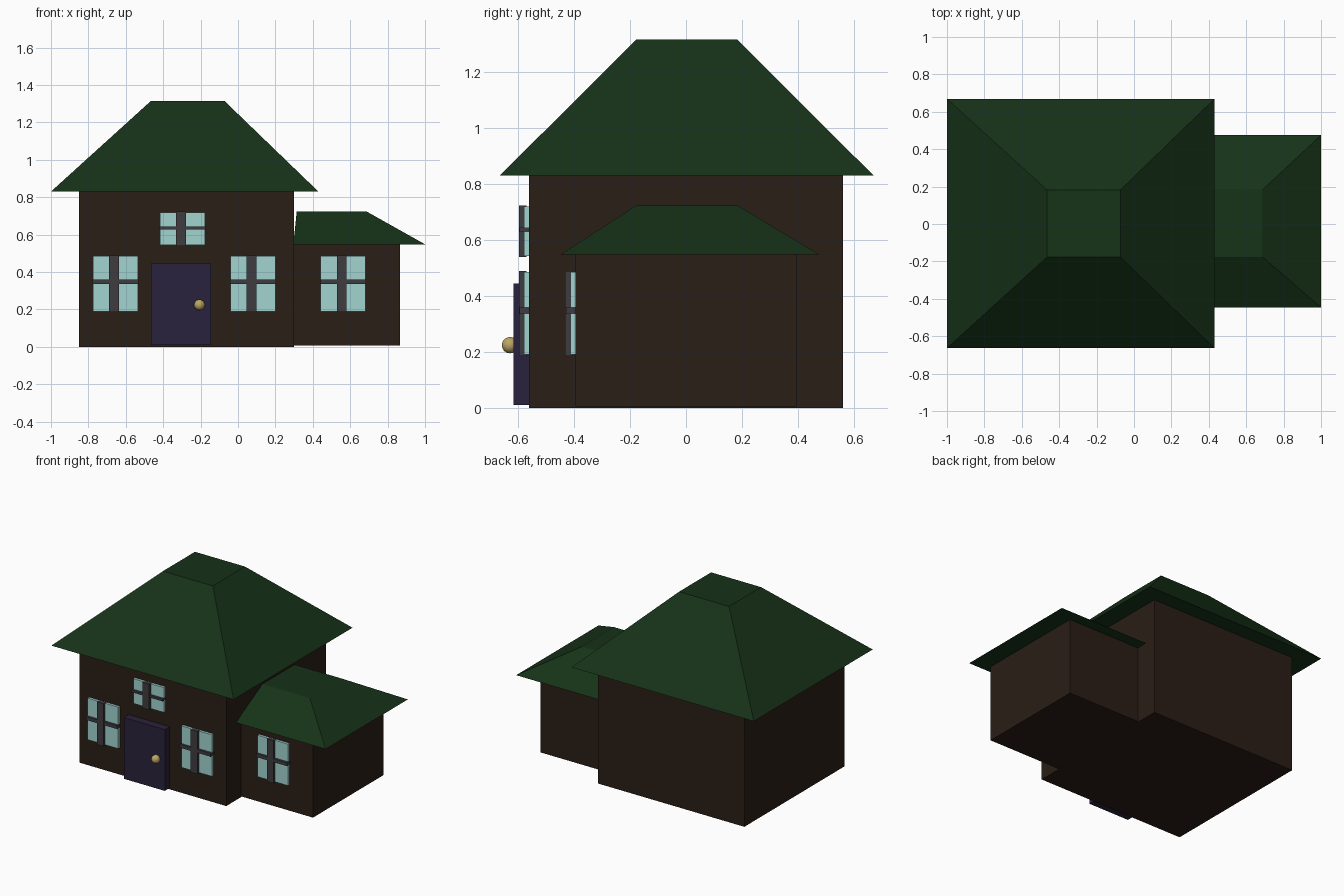
import bpy, bmesh

if "Cube" in bpy.data.objects:
    bpy.data.objects.remove(bpy.data.objects["Cube"])

def material(name, rgb):
    m = bpy.data.materials.new(name)
    m.diffuse_color = (*rgb, 1)
    m.use_nodes = True
    m.node_tree.nodes["Principled BSDF"].inputs["Base Color"].default_value = m.diffuse_color
    return m

WALL = material("wall_brown", (0.023, 0.013, 0.008))
ROOF = material("roof_green", (0.008, 0.032, 0.009))
GLASS = material("pane_blue", (0.36, 0.66, 0.64))
BAR = material("bar_grey", (0.05, 0.045, 0.05))
DOOR = material("door_purple", (0.022, 0.016, 0.045))
BRASS = material("brass", (0.5, 0.38, 0.13))

def frustum(name, base, top, z0, z1, mat):
    """Solid between two rectangles, each given as (x0, x1, y0, y1)."""
    bm = bmesh.new()
    rings = []
    for (x0, x1, y0, y1), z in ((base, z0), (top, z1)):
        corners = ((x0, y0), (x1, y0), (x1, y1), (x0, y1))
        rings.append([bm.verts.new((x, y, z)) for x, y in corners])
    low, high = rings
    bm.faces.new(low[::-1])
    bm.faces.new(high)
    for i in range(4):
        j = (i + 1) % 4
        bm.faces.new((low[i], low[j], high[j], high[i]))
    me = bpy.data.meshes.new(name)
    bm.to_mesh(me)
    bm.free()
    me.materials.append(mat)
    ob = bpy.data.objects.new(name, me)
    bpy.context.collection.objects.link(ob)
    return ob

def box(name, x0, x1, y0, y1, z0, z1, mat):
    return frustum(name, (x0, x1, y0, y1), (x0, x1, y0, y1), z0, z1, mat)

def window(name, cx, wall_y, z0, z1, bar_z, bar_h):
    """Pane on the wall with a thicker cross of bars in front."""
    box(name + "_pane", cx - 0.12, cx + 0.12, wall_y - 0.018, wall_y + 0.01, z0, z1, GLASS)
    box(name + "_upright_bar", cx - 0.034, cx + 0.018, wall_y - 0.036, wall_y - 0.01,
        z0 - 0.004, z1 + 0.004, BAR)
    box(name + "_cross_bar", cx - 0.122, cx + 0.122, wall_y - 0.034, wall_y + 0.01,
        bar_z - bar_h / 2, bar_z + bar_h / 2, BAR)

# Main house and side wing walls
box("main_walls", -0.85, 0.30, -0.56, 0.56, 0, 0.83, WALL)
box("wing_walls", 0.29, 0.865, -0.395, 0.395, 0.006, 0.55, WALL)

# Flat-topped hip roofs
frustum("main_roof", (-1.0, 0.43, -0.664, 0.669), (-0.465, -0.073, -0.177, 0.182), 0.83, 1.315, ROOF)
frustum("wing_roof", (0.296, 1.0, -0.447, 0.475), (0.314, 0.688, -0.177, 0.184), 0.548, 0.723, ROOF)

# Windows: three at ground level, one above the door
window("left_window", -0.655, -0.56, 0.19, 0.485, 0.348, 0.024)
window("right_window", 0.08, -0.56, 0.19, 0.485, 0.348, 0.024)
window("wing_window", 0.562, -0.395, 0.19, 0.485, 0.348, 0.024)
window("upper_window", -0.297, -0.56, 0.543, 0.719, 0.636, 0.016)

# Door and knob
box("door", -0.465, -0.144, -0.615, -0.55, 0.01, 0.444, DOOR)
bpy.ops.mesh.primitive_uv_sphere_add(segments=32, ring_count=16, radius=0.029,
                                     location=(-0.206, -0.628, 0.224))
knob = bpy.context.object
knob.name = "door_knob"
knob.data.materials.append(BRASS)
bpy.ops.object.shade_smooth()
